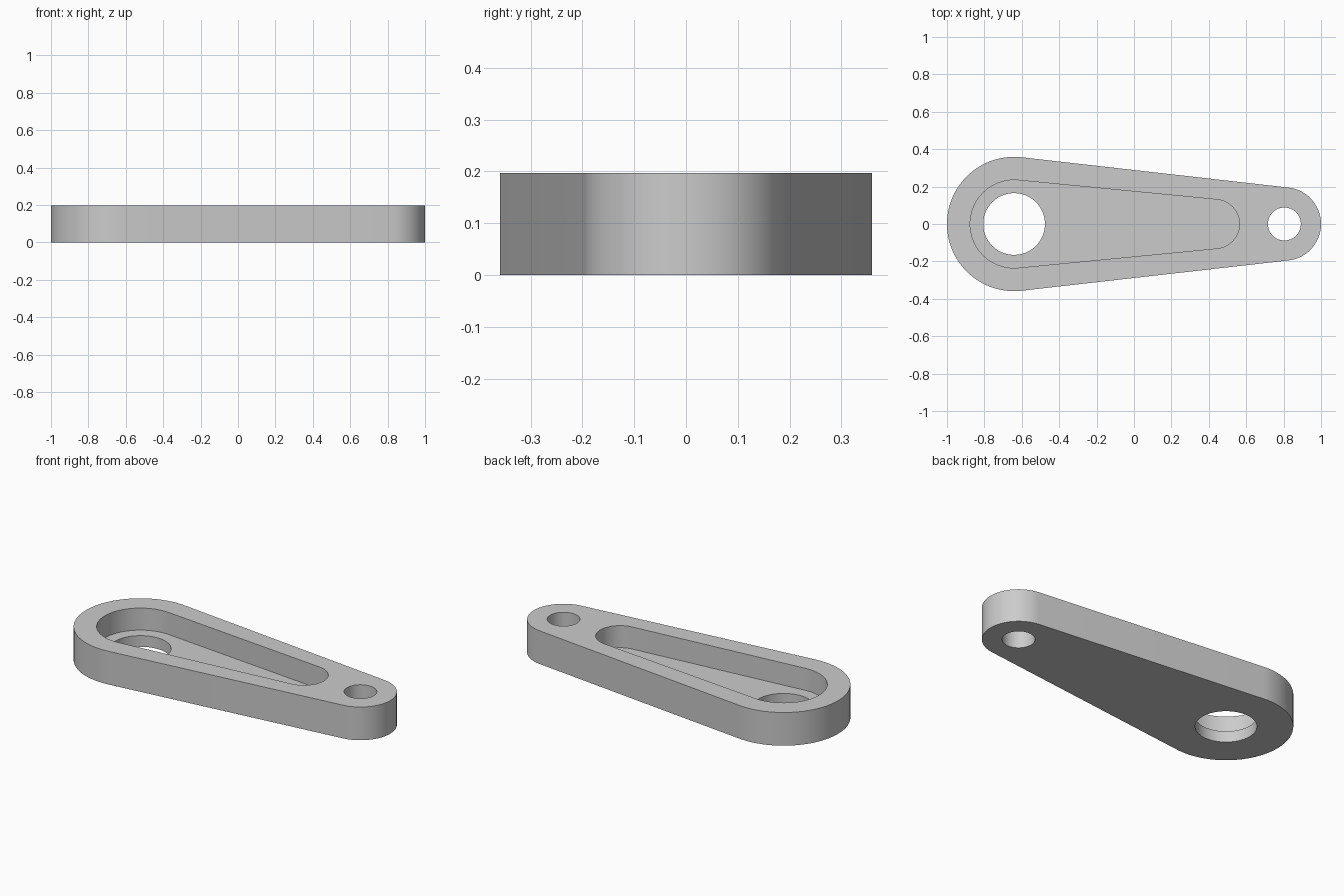
import bpy, bmesh, math

if "Cube" in bpy.data.objects:
    bpy.data.objects.remove(bpy.data.objects["Cube"], do_unlink=True)

HEIGHT = 0.197
FLOOR = 0.066
BIG_X, SMALL_X = -0.641, 0.804

grey = bpy.data.materials.new("plain grey")
grey.use_nodes = True
grey.diffuse_color = (0.6, 0.6, 0.6, 1)
grey.node_tree.nodes["Principled BSDF"].inputs["Base Color"].default_value = (0.6, 0.6, 0.6, 1)


def arc(x, r, start, end, steps):
    angles = [start + (end - start) * i / steps for i in range(steps + 1)]
    return [(x + r * math.cos(a), r * math.sin(a)) for a in angles]


def tapered_slot(x1, r1, x2, r2):
    """Outline of two circles joined by their outer tangents."""
    a = math.acos((r1 - r2) / (x2 - x1))
    return arc(x2, r2, -a, a, 40) + arc(x1, r1, a, 2 * math.pi - a, 56)


def circle(x, r):
    return arc(x, r, 0, 2 * math.pi, 72)[:-1]


def prism(name, outline, z0, z1):
    bm = bmesh.new()
    base = bm.faces.new([bm.verts.new((x, y, z0)) for x, y in outline])
    top = bmesh.ops.extrude_face_region(bm, geom=[base])["geom"]
    bmesh.ops.translate(bm, vec=(0, 0, z1 - z0),
                        verts=[g for g in top if isinstance(g, bmesh.types.BMVert)])
    bmesh.ops.recalc_face_normals(bm, faces=bm.faces)
    mesh = bpy.data.meshes.new(name)
    bm.to_mesh(mesh)
    bm.free()
    mesh.materials.append(grey)
    obj = bpy.data.objects.new(name, mesh)
    bpy.context.collection.objects.link(obj)
    return obj


# Tapered link body
body = prism("link_arm", tapered_slot(BIG_X, 0.359, SMALL_X, 0.196), 0, HEIGHT)

# Recessed pocket and the two through holes
cutters = [
    prism("pocket_cutter", tapered_slot(BIG_X, 0.235, 0.433, 0.131), FLOOR, HEIGHT + 0.1),
    prism("large_hole_cutter", circle(BIG_X, 0.165), -0.1, HEIGHT + 0.2),
    prism("small_hole_cutter", circle(SMALL_X, 0.088), -0.1, HEIGHT + 0.1),
]

bpy.ops.object.select_all(action='DESELECT')
bpy.context.view_layer.objects.active = body
body.select_set(True)
for cutter in cutters:
    mod = body.modifiers.new(cutter.name, 'BOOLEAN')
    mod.operation = 'DIFFERENCE'
    mod.solver = 'EXACT'
    mod.object = cutter
    bpy.ops.object.modifier_apply(modifier=mod.name)
for cutter in cutters:
    bpy.data.objects.remove(cutter, do_unlink=True)

# Smooth curved walls with crisp rims
bpy.ops.object.shade_smooth_by_angle(angle=math.radians(30))
